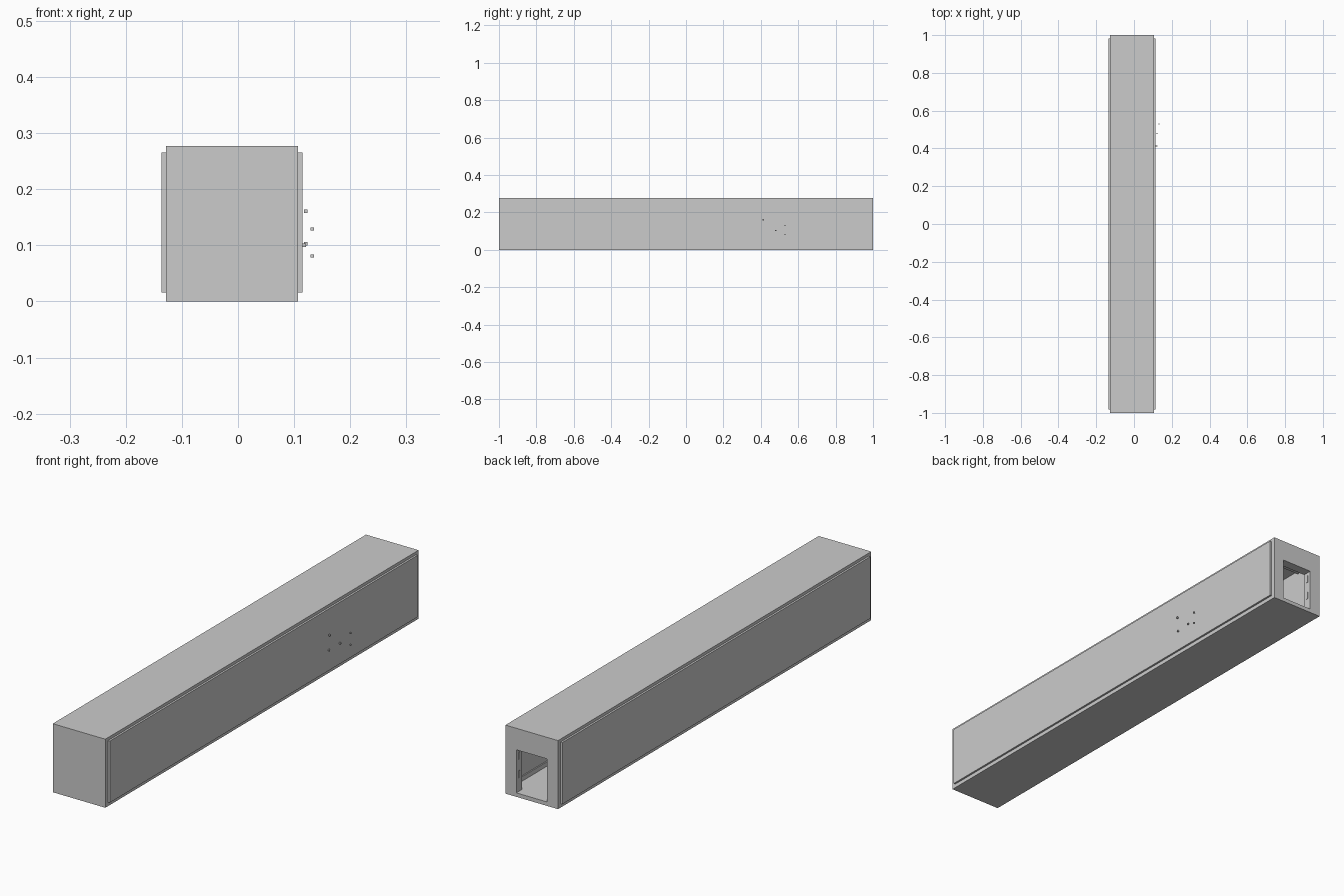
import bpy

if "Cube" in bpy.data.objects:
    bpy.data.objects.remove(bpy.data.objects["Cube"])

CX = -0.0105           # centre line of the corridor
HALF = 0.1175          # half width of floor, roof and end walls


def box(name, x, y, z):
    """Box from (min, max) ranges on each axis."""
    bpy.ops.mesh.primitive_cube_add(size=1)
    ob = bpy.context.object
    ob.name = name
    ob.location = [(a + b) / 2 for a, b in (x, y, z)]
    ob.scale = [b - a for a, b in (x, y, z)]
    bpy.ops.object.transform_apply(location=True, rotation=True, scale=True)
    return ob


def pair(name, inner, outer, y, z):
    """Matching boxes on both sides of the centre line."""
    box(name + "_right", (CX + inner, CX + outer), y, z)
    box(name + "_left", (CX - outer, CX - inner), y, z)


full = (CX - HALF, CX + HALF)

# Shell: floor and roof slabs, side walls standing proud, closed front
box("floor", full, (-1, 1), (0, 0.016))
box("roof", full, (-1, 1), (0.264, 0.277))
pair("side_wall", HALF - 0.003, HALF + 0.008, (-0.983, 0.983), (0.016, 0.265))
box("front_wall", full, (-1, -0.983), (0.016, 0.264))

# Back wall with a doorway
DOOR, HEAD = 0.069, 0.19
pair("back_wall", DOOR, HALF, (0.97, 1), (0.016, 0.264))
box("back_wall_lintel", (CX - DOOR, CX + DOOR), (0.97, 1), (HEAD, 0.264))

# Door frame lining and strike plates just inside the doorway
pair("door_jamb", DOOR, DOOR + 0.012, (0.962, 0.97), (0.016, HEAD + 0.012))
box("door_head", (CX - DOOR, CX + DOOR), (0.962, 0.97), (HEAD, HEAD + 0.012))
for i, z in enumerate((0.07, 0.145)):
    pair(f"hinge_plate_{i}", DOOR - 0.002, DOOR, (0.978, 0.986), (z, z + 0.03))

# Interior skirting boards and ceiling beams
pair("skirting", HALF - 0.008, HALF - 0.003, (-0.983, 0.97), (0.016, 0.034))
for i in range(9):
    y = -0.88 + i * 0.22
    box(f"ceiling_beam_{i}", (CX - HALF + 0.003, CX + HALF - 0.003),
        (y - 0.012, y + 0.012), (0.252, 0.264))

# Small studs floating off the right wall
R = 0.003
studs = ((0.118, 0.413, 0.100), (0.121, 0.413, 0.161), (0.121, 0.48, 0.103),
         (0.132, 0.53, 0.129), (0.132, 0.53, 0.081))
for i, p in enumerate(studs):
    box(f"wall_stud_{i}", *[(c - R, c + R) for c in p])
